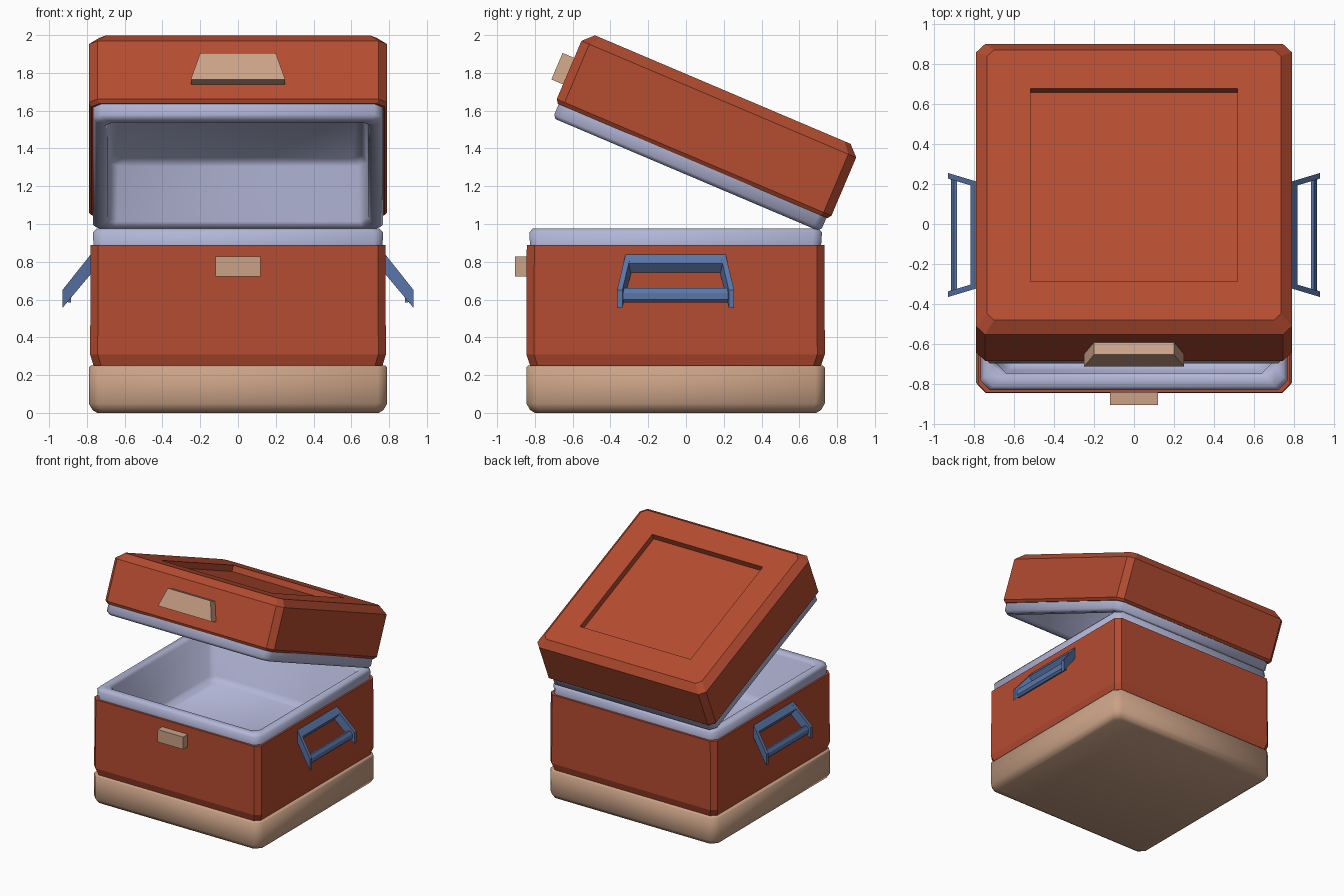
import bpy, bmesh, math
from mathutils import Matrix, Vector

if "Cube" in bpy.data.objects:
    bpy.data.objects.remove(bpy.data.objects["Cube"], do_unlink=True)


def material(name, rgb):
    m = bpy.data.materials.new(name)
    m.use_nodes = True
    m.diffuse_color = (*rgb, 1)
    m.node_tree.nodes["Principled BSDF"].inputs["Base Color"].default_value = (*rgb, 1)
    return m


RED = material("brick red", (0.46, 0.072, 0.03))
TAN = material("warm tan", (0.59, 0.36, 0.24))
LINER = material("pale lavender", (0.45, 0.47, 0.68))
BLUE = material("steel blue", (0.10, 0.18, 0.39))

BODY = Matrix.Translation((0, -0.055, 0))
LID = Matrix.Translation((0, 0.035, 1.334)) @ Matrix.Rotation(math.radians(-23), 4, 'X')


def finish(name, bm, mat, matrix, smooth=None):
    bmesh.ops.remove_doubles(bm, verts=bm.verts, dist=0.0001)
    mesh = bpy.data.meshes.new(name)
    bm.to_mesh(mesh)
    bm.free()
    mesh.materials.append(mat)
    ob = bpy.data.objects.new(name, mesh)
    ob.matrix_world = matrix
    bpy.context.collection.objects.link(ob)
    if smooth:
        bpy.ops.object.select_all(action='DESELECT')
        ob.select_set(True)
        bpy.context.view_layer.objects.active = ob
        bpy.ops.object.shade_smooth_by_angle(angle=math.radians(smooth))
    return ob


def loft(name, rings, mat, matrix, start=False, end=False, smooth=None):
    """Skin a stack of chamfered rectangles: (half x, half y, chamfer, z)."""
    bm = bmesh.new()
    loops = []
    for hx, hy, c, z in rings:
        pts = [(hx, c - hy), (hx, hy - c), (hx - c, hy), (c - hx, hy),
               (-hx, hy - c), (-hx, c - hy), (c - hx, -hy), (hx - c, -hy)]
        loops.append([bm.verts.new((x, y, z)) for x, y in pts])
    for a, b in zip(loops, loops[1:]):
        for i in range(8):
            j = (i + 1) % 8
            bm.faces.new((a[i], a[j], b[j], b[i]))
    if start:
        bm.faces.new(loops[0][::-1])
    if end:
        bm.faces.new(loops[-1])
    return finish(name, bm, mat, matrix, smooth)


def prism(bm, near, far):
    """Join two matching polygons into a closed solid."""
    a = [bm.verts.new(p) for p in near]
    b = [bm.verts.new(p) for p in far]
    n = len(a)
    faces = [bm.faces.new(a), bm.faces.new(b[::-1])]
    faces += [bm.faces.new((a[i], b[i], b[(i + 1) % n], a[(i + 1) % n])) for i in range(n)]
    bmesh.ops.recalc_face_normals(bm, faces=faces)


# Base tray
loft("base", [(.745, .745, .04, 0), (.77, .77, .045, .015), (.79, .79, .05, .05),
              (.79, .79, .05, .24), (.78, .78, .05, .25), (.70, .70, .05, .25)],
     TAN, BODY, start=True, smooth=50)

# Outer body shell
loft("body_shell", [(.72, .73, .04, .245), (.765, .77, .04, .25), (.783, .79, .04, .31),
                    (.78, .788, .04, .89), (.74, .74, .04, .89)], RED, BODY)

# Inner tub with a rounded rim
loft("body_liner", [(.765, .77, .045, .88), (.768, .775, .045, .955), (.75, .757, .045, .975),
                    (.71, .71, .05, .975), (.69, .69, .05, .95), (.68, .68, .05, .56),
                    (.645, .645, .05, .52)], LINER, BODY, end=True, smooth=50)

# Lid shell with a sunken panel on top
loft("lid_shell", [(.74, .74, .04, 0), (.775, .775, .04, 0), (.79, .79, .045, .02),
                   (.79, .79, .045, .355), (.735, .735, .035, .41),
                   (.517, .525, 0, .41), (.517, .525, 0, .36)], RED, LID, end=True)

# Lid lining, from its ceiling out around the rim
loft("lid_liner", [(.655, .655, .05, .29), (.685, .685, .05, .26), (.69, .69, .05, -.055),
                   (.71, .71, .05, -.08), (.75, .755, .045, -.08), (.768, .77, .045, -.06),
                   (.768, .77, .045, .01)], LINER, LID, start=True, smooth=50)

# Latch plate on the lid, wider at the bottom
bm = bmesh.new()
outline = [(-.25, .105), (.25, .105), (.2, .257), (-.2, .257)]
prism(bm, [(x, -.857, z) for x, z in outline], [(x, -.78, z) for x, z in outline])
finish("lid_latch", bm, TAN, LID)

# Catch block on the body
bm = bmesh.new()
bmesh.ops.create_cube(bm, size=1, matrix=Matrix.Translation((0, -.815, .775))
                      @ Matrix.Diagonal((.24, .07, .105, 1)))
finish("body_catch", bm, TAN, BODY)

# Side handles: two flared arms joined by an inner and an outer bar
ARM = [(.775, .845), (.93, .65), (.93, .555), (.775, .74)]
INNER_BAR = [(.775, .845), (.818, .79), (.775, .735)]
OUTER_BAR = [(.885, .66), (.9, .66), (.915, .635), (.915, .6), (.9, .585), (.885, .585)]


def flare(x):
    return .265 + (x - .78) * .3


for side, s in (("left", 1), ("right", -1)):
    bm = bmesh.new()
    for d in (-1, 1):
        prism(bm, [(s * x, d * flare(x), z) for x, z in ARM],
              [(s * x, d * (flare(x) - .028), z) for x, z in ARM])
    for section in (INNER_BAR, OUTER_BAR):
        prism(bm, *[[(s * x, d * (flare(x) - .01), z) for x, z in section] for d in (-1, 1)])
    finish(side + "_handle", bm, BLUE, BODY)
